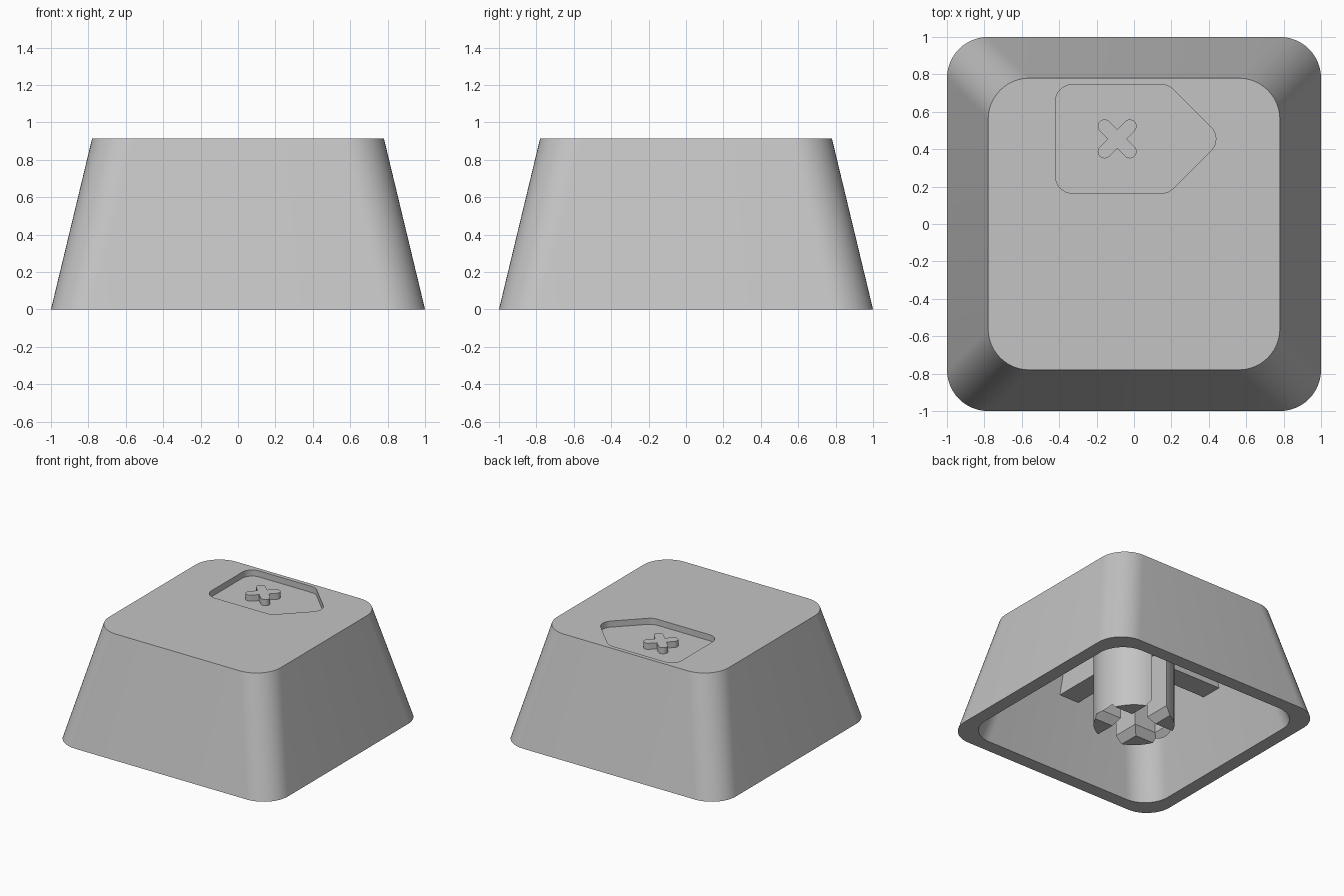
import bpy, bmesh, math
from mathutils import Vector

if "Cube" in bpy.data.objects:
    bpy.data.objects.remove(bpy.data.objects["Cube"], do_unlink=True)

grey = bpy.data.materials.new("light_grey_plastic")
grey.use_nodes = True
GREY = (0.55, 0.55, 0.55, 1)
grey.diffuse_color = GREY
grey.node_tree.nodes["Principled BSDF"].inputs["Base Color"].default_value = GREY

H = 0.915        # cap height
CEILING = 0.8    # underside of the top
WALL = 0.11
CORNER = 0.22


def rounded(points, radius, steps=8):
    """Fillet every corner of a convex counter-clockwise polygon."""
    out = []
    pts = [Vector(p) for p in points]
    for i, p in enumerate(pts):
        a = (pts[i - 1] - p).normalized()
        b = (pts[(i + 1) % len(pts)] - p).normalized()
        half = a.angle(b) / 2
        centre = p + (a + b).normalized() * radius / math.sin(half)
        start = p + a * radius / math.tan(half) - centre
        sweep = math.pi - 2 * half
        for k in range(steps + 1):
            t = sweep * k / steps
            c, s = math.cos(t), math.sin(t)
            out.append(centre + Vector((start.x * c - start.y * s,
                                        start.x * s + start.y * c)))
    return out


def square(half):
    return rounded([(-half, -half), (half, -half), (half, half), (-half, half)],
                   CORNER, 12)


def rectangle(hx, hy):
    return [(-hx, -hy), (hx, -hy), (hx, hy), (-hx, hy)]


def loft(name, sections):
    """Solid through a stack of (outline, z) sections."""
    bm = bmesh.new()
    rings = [[bm.verts.new((p[0], p[1], z)) for p in outline]
             for outline, z in sections]
    for low, high in zip(rings, rings[1:]):
        n = len(low)
        for i in range(n):
            j = (i + 1) % n
            bm.faces.new((low[i], low[j], high[j], high[i]))
    bm.faces.new(rings[0][::-1])
    bm.faces.new(rings[-1])
    mesh = bpy.data.meshes.new(name)
    bm.to_mesh(mesh)
    bm.free()
    mesh.materials.append(grey)
    obj = bpy.data.objects.new(name, mesh)
    bpy.context.collection.objects.link(obj)
    return obj


def combine(target, tool, operation="DIFFERENCE"):
    mod = target.modifiers.new("combine", "BOOLEAN")
    mod.operation = operation
    mod.solver = "EXACT"
    mod.object = tool
    bpy.context.view_layer.objects.active = target
    bpy.ops.object.modifier_apply(modifier=mod.name)
    bpy.data.objects.remove(tool, do_unlink=True)


def inner_half(z):
    return 1 - WALL - CORNER * z / H


# Tapered cap, hollow from below
cap = loft("cap_shell", [(square(1), 0), (square(1 - CORNER), H)])
combine(cap, loft("cavity", [(square(inner_half(-0.1)), -0.1),
                             (square(inner_half(CEILING)), CEILING)]))

# Arrow-shaped recess in the top
MID = 0.455
FLOOR = H - 0.05
arrow = rounded([(-0.42, MID - 0.29), (0.185, MID - 0.29), (0.475, MID),
                 (0.185, MID + 0.29), (-0.42, MID + 0.29)], 0.09)
combine(cap, loft("recess", [(arrow, FLOOR), (arrow, H + 0.1)]))

# Raised diagonal cross in the recess, flush with the top
def bar(angle):
    r, reach = 0.036, 0.132
    pill = rounded([(-reach, -r), (reach, -r), (reach, r), (-reach, r)], r * 0.999)
    c, s = math.cos(angle), math.sin(angle)
    turned = [(-0.09 + p.x * c - p.y * s, MID + p.x * s + p.y * c) for p in pill]
    return loft("raised_cross", [(turned, FLOOR - 0.01), (turned, H)])


cross = bar(math.pi / 4)
combine(cross, bar(-math.pi / 4), "UNION")

# Central stem with a cross-shaped socket, chamfered at the mouth
R = 0.303
circle = [(R * math.cos(k * math.tau / 64), R * math.sin(k * math.tau / 64))
          for k in range(64)]
stem = loft("stem", [(circle, 0), (circle, CEILING + 0.02)])
W, CH, DEPTH = 0.07, 0.045, 0.56
for hx, hy in ((0.265, W), (W, 0.4)):
    combine(stem, loft("slot", [
        (rectangle(hx + 2 * CH, hy + 2 * CH), -CH * 1.4),
        (rectangle(hx, hy), CH * 1.4), (rectangle(hx, hy), DEPTH)]))

# Ribs from the stem to the walls, under the ceiling
ribs = []
for side in (-1, 1):
    for along_x in (True, False):
        outline = [(side * 0.51 + x, y) for x, y in rectangle(0.25, 0.09)]
        if not along_x:
            outline = [(-y, x) for x, y in outline]
        ribs.append(loft("rib", [(outline, DEPTH), (outline, CEILING + 0.02)]))

# Smooth the rounded sides, keep edges crisp
bpy.ops.object.select_all(action="DESELECT")
for obj in [cap, cross, stem] + ribs:
    obj.select_set(True)
bpy.context.view_layer.objects.active = cap
bpy.ops.object.shade_smooth_by_angle(angle=math.radians(30))
